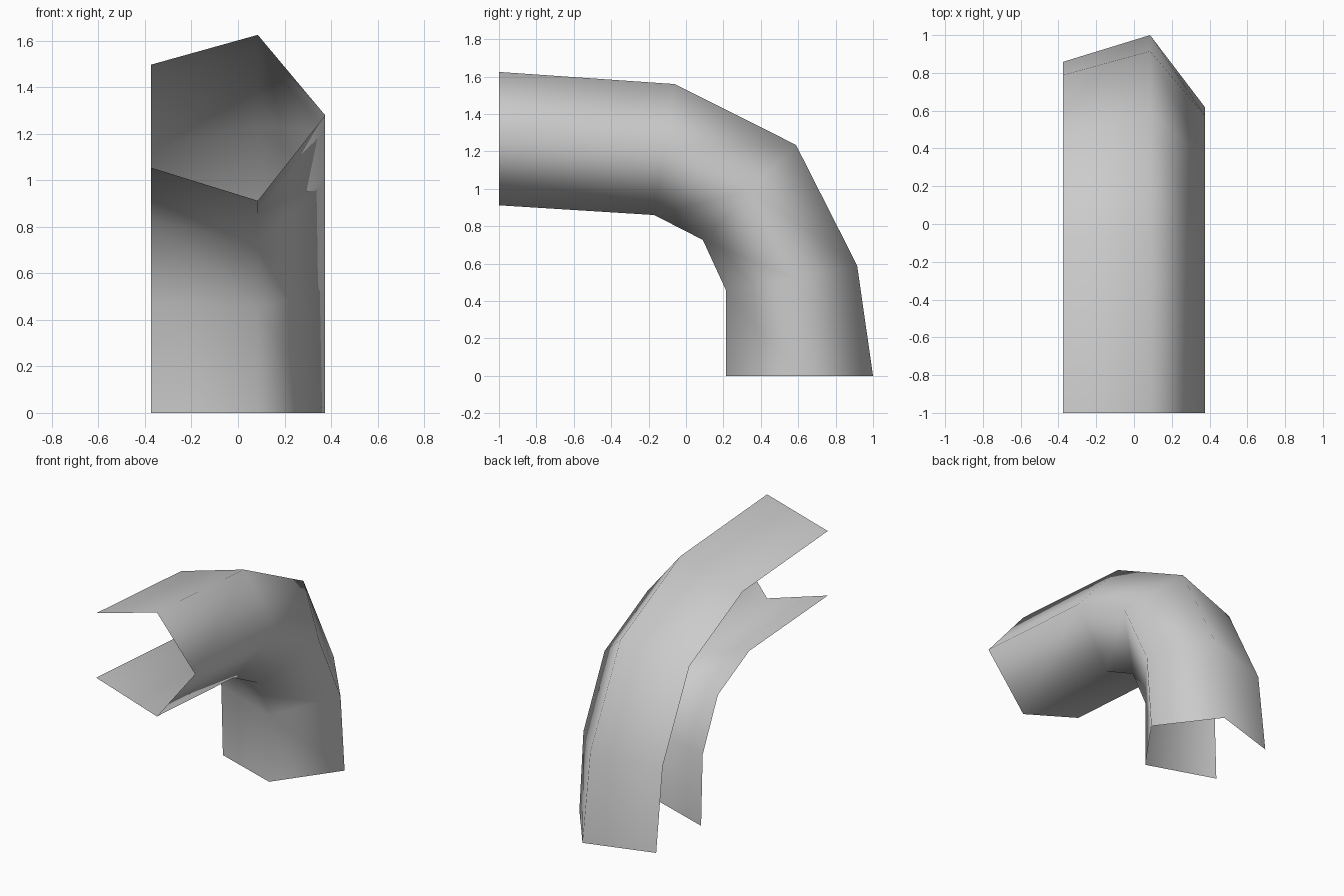
import bpy
import bmesh
from mathutils import Vector

cube = bpy.data.objects.get("Cube")
if cube:
    bpy.data.objects.remove(cube, do_unlink=True)

# Plain grey material
grey = bpy.data.materials.new("grey")
grey.use_nodes = True
colour = (0.6, 0.6, 0.6, 1.0)
grey.diffuse_color = colour
grey.node_tree.nodes["Principled BSDF"].inputs["Base Color"].default_value = colour

# Bend stations as (y, z): inner ridge and outer ridge
inner = [(-1, 0.912), (-0.17, 0.86), (0.09, 0.727), (0.215, 0.455), (0.215, 0)]
outer = [(-1, 1.625), (-0.06, 1.56), (0.588, 1.235), (0.915, 0.59), (1, 0)]

# Open cross-section: x and the fraction of the way from inner to outer ridge
section = [(-0.375, 0.2), (0.085, 0), (0.375, 0.515), (0.085, 1), (-0.375, 0.82)]

# Sweep the section along the bend
bm = bmesh.new()
rows = []
for a, b in zip(inner, outer):
    row = []
    for x, t in section:
        y, z = Vector(a).lerp(Vector(b), t)
        row.append(bm.verts.new((x, y, z)))
    rows.append(row)
for r, s in zip(rows, rows[1:]):
    for i in range(len(section) - 1):
        bm.faces.new((r[i], s[i], s[i + 1], r[i + 1]))
for face in bm.faces:
    face.smooth = True

mesh = bpy.data.meshes.new("curved_channel")
bm.to_mesh(mesh)
bm.free()
mesh.materials.append(grey)
channel = bpy.data.objects.new("curved_channel", mesh)
bpy.context.collection.objects.link(channel)
